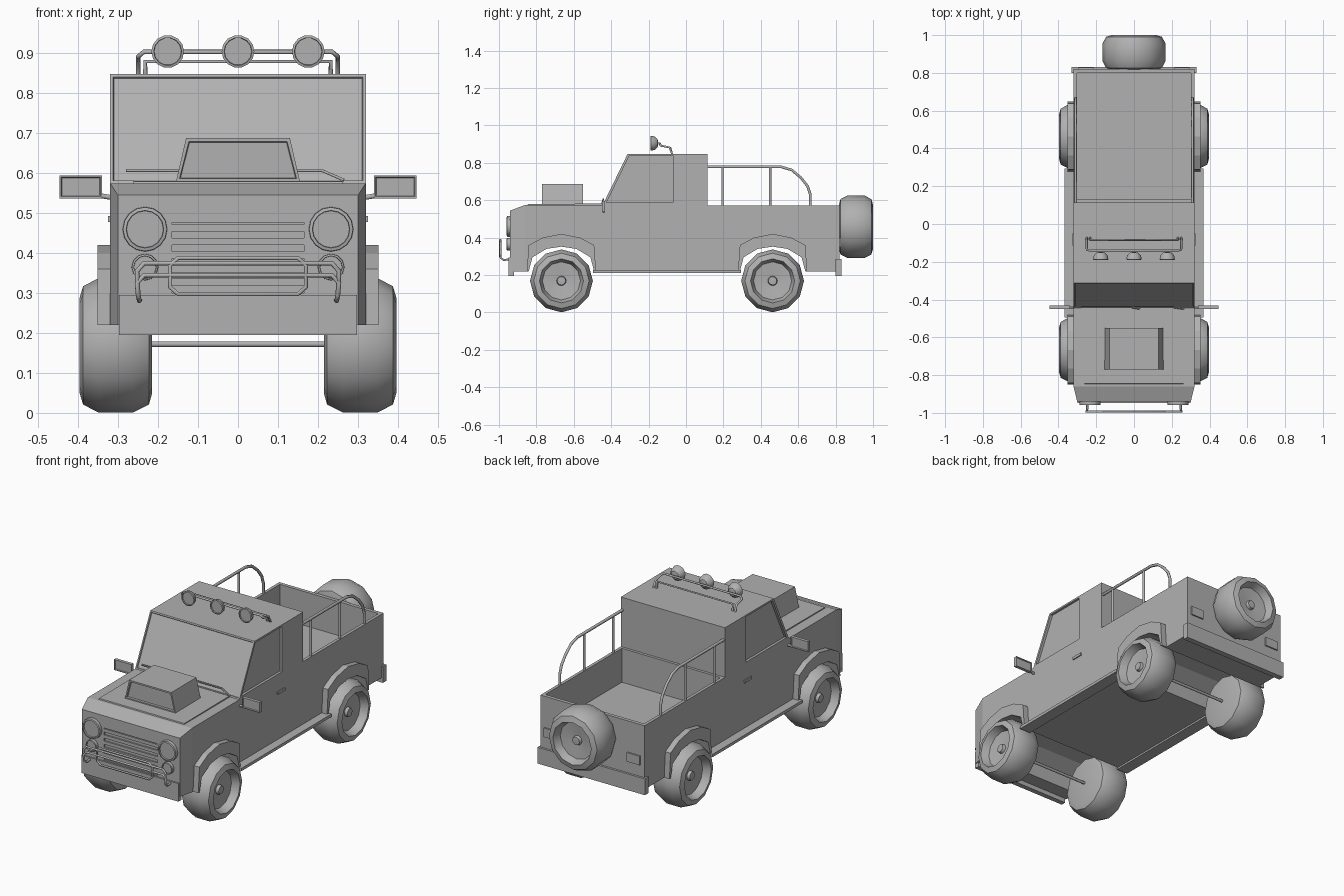
import bpy, bmesh, math
from mathutils import Vector

if "Cube" in bpy.data.objects:
    bpy.data.objects.remove(bpy.data.objects["Cube"])

GREY = bpy.data.materials.new("dark_grey")
GREY.diffuse_color = (.44, .44, .44, 1)
GREY.use_nodes = True
GREY.node_tree.nodes["Principled BSDF"].inputs["Base Color"].default_value = GREY.diffuse_color


def finish(name, bm, smooth=None):
    bmesh.ops.remove_doubles(bm, verts=bm.verts, dist=1e-5)
    bmesh.ops.recalc_face_normals(bm, faces=bm.faces)
    me = bpy.data.meshes.new(name)
    bm.to_mesh(me)
    bm.free()
    me.materials.append(GREY)
    ob = bpy.data.objects.new(name, me)
    bpy.context.collection.objects.link(ob)
    if smooth:
        activate(ob)
        bpy.ops.object.shade_smooth_by_angle(angle=math.radians(smooth))
    return ob


def activate(ob):
    bpy.ops.object.select_all(action='DESELECT')
    ob.select_set(True)
    bpy.context.view_layer.objects.active = ob


def add_prism(bm, pts, a, b, axis='x'):
    """Extrude a (y,z) outline along x, or an (x,z) outline along y."""
    put = (lambda p, d: (d, p[0], p[1])) if axis == 'x' else (lambda p, d: (p[0], d, p[1]))
    r0, r1 = ([bm.verts.new(put(p, d)) for p in pts] for d in (a, b))
    bm.faces.new(r0)
    bm.faces.new(r1[::-1])
    n = len(pts)
    for i in range(n):
        j = (i + 1) % n
        bm.faces.new((r0[i], r1[i], r1[j], r0[j]))


def recess(bm, test, rim, depth):
    """Leave a flat rim around the chosen faces and sink the middle."""
    bmesh.ops.recalc_face_normals(bm, faces=bm.faces)
    faces = [f for f in bm.faces if test(f)]
    bmesh.ops.inset_individual(bm, faces=faces, thickness=rim)
    bmesh.ops.inset_individual(bm, faces=faces, thickness=.003, depth=-depth)


def rect(a0, a1, b0, b1):
    return [(a0, b0), (a1, b0), (a1, b1), (a0, b1)]


def prism(name, pts, a, b, axis='x'):
    bm = bmesh.new()
    add_prism(bm, pts, a, b, axis)
    return finish(name, bm)


def box(name, x0, x1, y0, y1, z0, z1):
    return prism(name, rect(y0, y1, z0, z1), x0, x1)


def lathe(name, prof, loc, direction, seg=12, smooth=32):
    """Revolve (radius, distance) points about a direction."""
    bm = bmesh.new()
    rot = Vector((0, 0, 1)).rotation_difference(Vector(direction))
    rings = []
    for i in range(seg):
        t = 2 * math.pi * i / seg
        rings.append([bm.verts.new(Vector(loc) + rot @ Vector((r * math.cos(t), r * math.sin(t), d)))
                      for r, d in prof])
    for i in range(seg):
        p, q = rings[i], rings[(i + 1) % seg]
        for k in range(len(prof) - 1):
            bm.faces.new((p[k], q[k], q[k + 1], p[k + 1]))
    return finish(name, bm, smooth)


def tube(name, pts, r=0.006, cyclic=False):
    cu = bpy.data.curves.new(name, 'CURVE')
    cu.dimensions = '3D'
    cu.bevel_depth = r
    cu.bevel_resolution = 1
    cu.use_fill_caps = True
    cu.materials.append(GREY)
    sp = cu.splines.new('POLY')
    sp.points.add(len(pts) - 1)
    for p, c in zip(sp.points, pts):
        p.co = (*c, 1)
    sp.use_cyclic_u = cyclic
    ob = bpy.data.objects.new(name, cu)
    bpy.context.collection.objects.link(ob)
    activate(ob)
    bpy.ops.object.convert(target='MESH')


def mirrored(pts):
    """Complete a path whose left half is given."""
    return pts + [(-x, y, z) for x, y, z in reversed(pts)]


FRONT, REAR = -0.666, 0.463
inner = [(-.175, .22), (-.155, .295), (-.08, .34), (0, .352), (.08, .34), (.155, .295), (.175, .22)]
outer = [(-.185, .22), (-.175, .36), (-.10, .40), (0, .42), (.10, .40), (.175, .36), (.185, .22)]

# Body: side profile with open wheel arches
profile = [(-.94, .22)]
for c in (FRONT, REAR):
    profile += [(c + y, z) for y, z in inner]
profile += [(.82, .22), (.82, .573), (.115, .573), (.115, .848), (-.312, .848),
            (-.445, .575), (-.86, .575), (-.94, .545)]
bm = bmesh.new()
add_prism(bm, profile, -.32, .32)
bmesh.ops.bisect_plane(bm, geom=bm.verts[:] + bm.edges[:] + bm.faces[:],
                       plane_co=(0, -.86, 0), plane_no=(0, 1, 0))
for v in bm.verts:
    if v.co.y < -.93:
        v.co.x *= .94
recess(bm, lambda f: f.normal.y < -.5 and f.calc_center_median().z > .6, .01, .006)
body = finish("body", bm)

# Cutter: load bed, side windows, grille opening
bm = bmesh.new()
add_prism(bm, rect(.13, .80, .385, .7), -.303, .303)
window = [(-.425, .587), (-.303, .838), (-.07, .838), (-.07, .587)]
add_prism(bm, window, .306, .4)
add_prism(bm, window, -.4, -.306)
add_prism(bm, rect(-.165, .165, .30, .477), -1, -.93, 'y')
cutter = finish("body_cutter", bm)
mod = body.modifiers.new("cut", 'BOOLEAN')
mod.operation = 'DIFFERENCE'
mod.object = cutter
activate(body)
bpy.ops.object.modifier_apply(modifier=mod.name)
bpy.data.objects.remove(cutter)

# Hood panel and scoop
prism("hood_panel", [(-.85, .57), (-.45, .57), (-.45, .582), (-.845, .580)], -.262, .262)
bm = bmesh.new()
add_prism(bm, [(-.155, .580), (.155, .580), (.13, .688), (-.13, .688)], -.77, -.55, 'y')
recess(bm, lambda f: f.normal.y < -.9, .011, .01)
finish("hood_scoop", bm)

# Grille slats, bumpers
for i in range(5):
    z = .318 + i * .034
    box("grille_slat", -.165, .165, -.938, -.925, z, z + .018)
box("front_bumper", -.298, .298, -.948, -.92, .195, .295)
box("rear_bumper", -.33, .33, .80, .832, .195, .285)

# Wheels, spare wheel and axles
wheel = [(0, -.088), (.12, -.09), (.148, -.082), (.168, -.042), (.168, .045), (.148, .083),
         (.118, .092), (.102, .05), (.026, .042), (.022, .058), (0, .06)]
for y in (FRONT, REAR):
    for s in (-1, 1):
        lathe("wheel", wheel, (s * .305, y, .169), (s, 0, 0))
    tube("axle", [(-.25, y, .172), (.25, y, .172)], .008)
lathe("spare_wheel", wheel, (0, .908, .458), (0, 1, 0))

lamp = [(0, .012), (.046, .012), (.047, .02), (.055, .018), (.056, 0)]
small_lamp = [(r * .6, d) for r, d in lamp]
for s in (-1, 1):
    # Wheel arch flares and side steps
    for c in (FRONT, REAR):
        prism("wheel_flare", [(c + y, z) for y, z in outer + inner[::-1]], s * .31, s * .352)
    box("side_step", s * .30, s * .368, FRONT + .17, REAR - .17, .21, .226)

    # Headlights, indicators and tail lights
    lathe("headlight", lamp, (s * .233, -.939, .46), (0, -1, 0), 16)
    lathe("indicator", small_lamp, (s * .233, -.939, .365), (0, -1, 0), 12)
    box("tail_light", s * .215, s * .295, .81, .828, .35, .40)

    # Door handles and mirrors
    box("door_handle", s * .315, s * .326, -.115, -.05, .478, .493)
    tube("mirror_arm", [(s * .31, -.44, .538), (s * .35, -.44, .545)], .007)
    bm = bmesh.new()
    add_prism(bm, rect(s * .34, s * .447, .537, .595), -.45, -.432, 'y')
    recess(bm, lambda f: abs(f.normal.y) > .9, .006, .004)
    finish("mirror", bm)

    # Bed side rails
    x = s * .31
    tube("bed_rail", [(x, .115, .778), (x, .51, .778), (x, .565, .762), (x, .615, .72),
                      (x, .65, .675), (x, .665, .63), (x, .665, .565)], .008)
    for y in (.195, .45):
        tube("bed_rail_post", [(x, y, .57), (x, y, .778)], .007)

# Wipers
tube("left_wiper", [(-.28, -.442, .607), (-.01, -.442, .607), (.03, -.45, .583)], .004)
tube("right_wiper", [(.0, -.442, .607), (.21, -.442, .607), (.265, -.45, .583)], .004)

# Bull bar
for z in (.375, .345):
    tube("bull_bar", mirrored([(-.247, -.94, .285), (-.247, -.975, .28), (-.25, -.993, .295),
                               (-.253, -.993, z - .02), (-.235, -.993, z)]))
hoop = [(-.17, .315), (-.15, .297), (.15, .297), (.17, .315), (.17, .37), (.15, .388), (-.15, .388), (-.17, .37)]
tube("bull_bar_hoop", [(a, -.993, b) for a, b in hoop], .006, True)

# Roof rack with lamps
tube("roof_rack_front", mirrored([(-.25, -.073, .845), (-.25, -.088, .882), (-.25, -.135, .892), (-.236, -.14, .904)]))
tube("roof_rack_rear", mirrored([(-.232, -.074, .845), (-.232, -.084, .88)]))
roof_lamp = [(0, .004), (.034, .004), (.035, -.002), (.041, 0), (.037, .02), (.022, .036), (0, .041)]
for x in (-.176, 0, .176):
    lathe("roof_lamp", roof_lamp, (x, -.188, .905), (0, 1, 0), 14)
